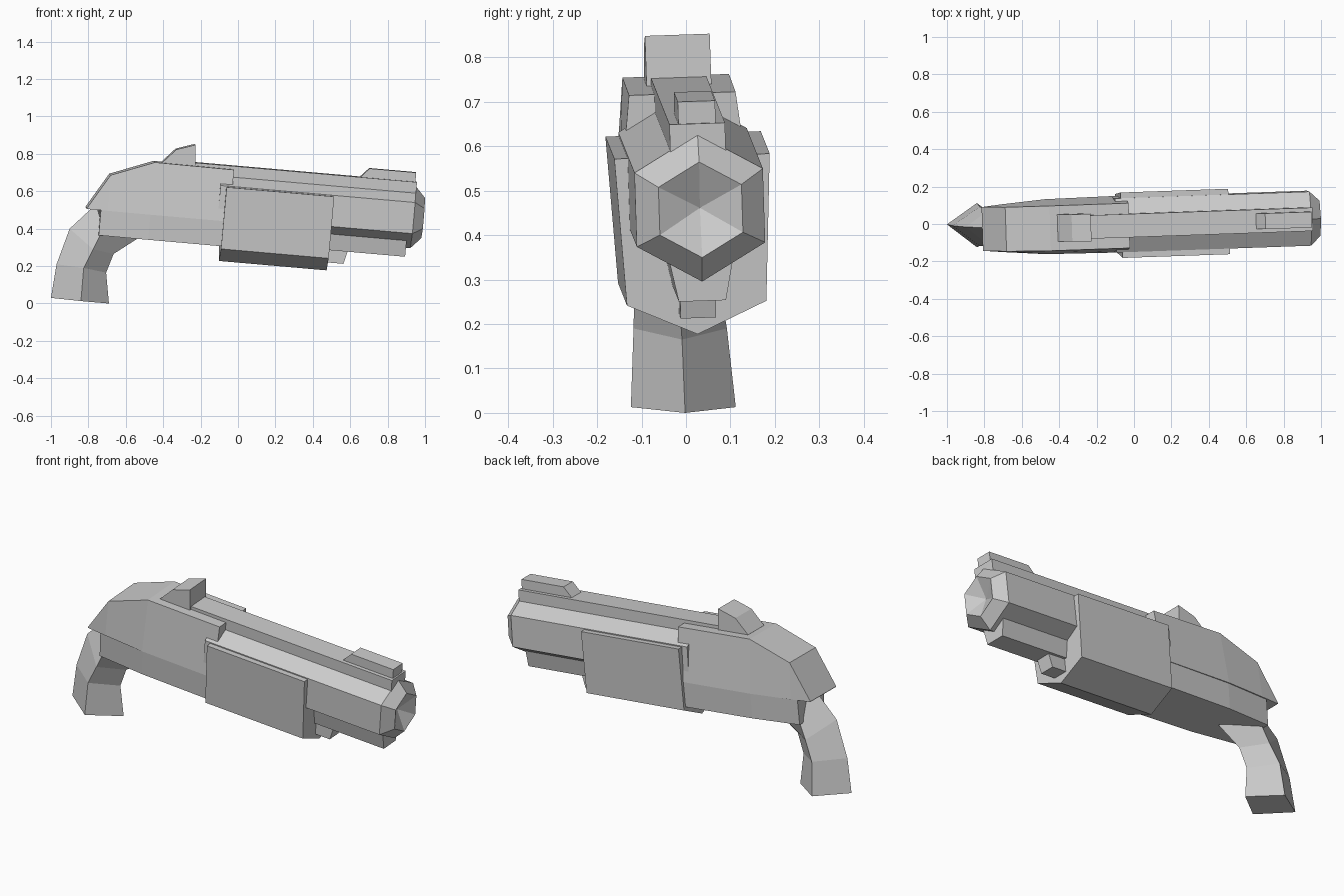
import bpy, bmesh, math
from mathutils import Matrix, Vector

if "Cube" in bpy.data.objects:
    bpy.data.objects.remove(bpy.data.objects["Cube"], do_unlink=True)

# One grey material for everything
grey = bpy.data.materials.new("Plain grey")
grey.use_nodes = True
grey.diffuse_color = (0.6, 0.6, 0.6, 1)
grey.node_tree.nodes["Principled BSDF"].inputs["Base Color"].default_value = (0.6, 0.6, 0.6, 1)

# Gun frame: origin at the muzzle centre, barrel running back along -x
r = math.radians
FRAME = (Matrix.Translation((0.99, 0.033, 0.457)) @ Matrix.Rotation(r(2), 4, 'Z')
         @ Matrix.Rotation(r(5), 4, 'Y') @ Matrix.Rotation(r(2), 4, 'X'))


def loft(name, rings, frame=FRAME):
    """Skin a closed part through a list of matching rings of points."""
    bm = bmesh.new()
    rows = [[bm.verts.new(frame @ Vector(p)) for p in ring] for ring in rings]
    n = len(rows[0])
    for a, b in zip(rows, rows[1:]):
        for i in range(n):
            j = (i + 1) % n
            bm.faces.new((a[i], a[j], b[j], b[i]))
    bm.faces.new(rows[0][::-1])
    bm.faces.new(rows[-1])
    bmesh.ops.remove_doubles(bm, verts=bm.verts, dist=0.0005)
    bmesh.ops.recalc_face_normals(bm, faces=bm.faces)
    mesh = bpy.data.meshes.new(name)
    bm.to_mesh(mesh)
    bm.free()
    mesh.materials.append(grey)
    obj = bpy.data.objects.new(name, mesh)
    bpy.context.collection.objects.link(obj)
    return obj


def trapezoid(x, low, low_half, top, top_half):
    """Cross-section across the gun at x."""
    return [(x, -low_half, low), (x, low_half, low), (x, top_half, top), (x, -top_half, top)]


def side_profile(name, outline, half):
    """Extrude a side outline of (x, z) points to both sides."""
    return loft(name, [[(x, y, z) for x, z in outline] for y in (-half, half)])


def hexagon(x, radius):
    return [(x, radius * math.sin(i * math.pi / 3), radius * math.cos(i * math.pi / 3))
            for i in range(6)]


# Six-sided barrel with a bevelled muzzle and a shallow conical bore
loft("barrel", [hexagon(-1.10, 0.167), hexagon(-0.055, 0.167),
                hexagon(0, 0.108), hexagon(-0.05, 0.0)])

# Rail on top of the barrel, with the two sights
loft("top_rail", [trapezoid(x, 0.08, 0.0625, 0.19, 0.0625) for x in (-1.36, -0.052)])
side_profile("front_sight", [(-0.06, 0.17), (-0.06, 0.24), (-0.31, 0.24), (-0.36, 0.185),
                             (-0.36, 0.17)], 0.042)
side_profile("rear_sight", [(-1.24, 0.15), (-1.25, 0.286), (-1.35, 0.252), (-1.42, 0.175),
                            (-1.42, 0.15)], 0.073)

# Magazine tube and the action bar block below it
loft("magazine", [trapezoid(x, -0.213, 0.053, -0.11, 0.074) for x in (-0.60, -0.08)])
side_profile("action_bar", [(-0.60, -0.28), (-0.405, -0.28), (-0.385, -0.20), (-0.60, -0.20)], 0.04)

# Sliding fore-end with a keeled underside
fore = [(-0.175, 0.078), (-0.157, -0.254), (0, -0.324), (0.157, -0.254), (0.175, 0.078)]
loft("fore_end", [[(x, y, z) for y, z in fore] for x in (-1.068, -0.49)])

# Receiver: rounded-back upper shell over a narrower lower block
loft("receiver_upper", [trapezoid(-1.80, -0.105, 0.117, -0.10, 0.117),
                        trapezoid(-1.69, -0.105, 0.128, 0.086, 0.118),
                        trapezoid(-1.46, -0.105, 0.147, 0.175, 0.120),
                        trapezoid(-1.035, -0.105, 0.152, 0.172, 0.120)])
loft("receiver_lower", [trapezoid(-1.725, -0.24, 0.112, -0.09, 0.12),
                        trapezoid(-1.46, -0.24, 0.135, -0.09, 0.143),
                        trapezoid(-1.06, -0.24, 0.142, -0.09, 0.15)])


# Curved grip with a diamond cross-section
def diamond(back, side, front, half, mid):
    return [(back[0], mid + 0.004, back[1]), (side[0], mid + half, side[1]),
            (front[0], mid + 0.004, front[1]), (side[0], mid - half, side[1])]


loft("grip", [diamond((-1.0, 0.03), (-0.84, 0.013), (-0.69, 0.0), 0.118, -0.006),
              diamond((-0.97, 0.21), (-0.825, 0.19), (-0.705, 0.165), 0.105, -0.013),
              diamond((-0.90, 0.40), (-0.775, 0.29), (-0.665, 0.265), 0.096, -0.020),
              diamond((-0.76, 0.53), (-0.72, 0.40), (-0.54, 0.345), 0.090, -0.025)],
     Matrix.Identity(4))
